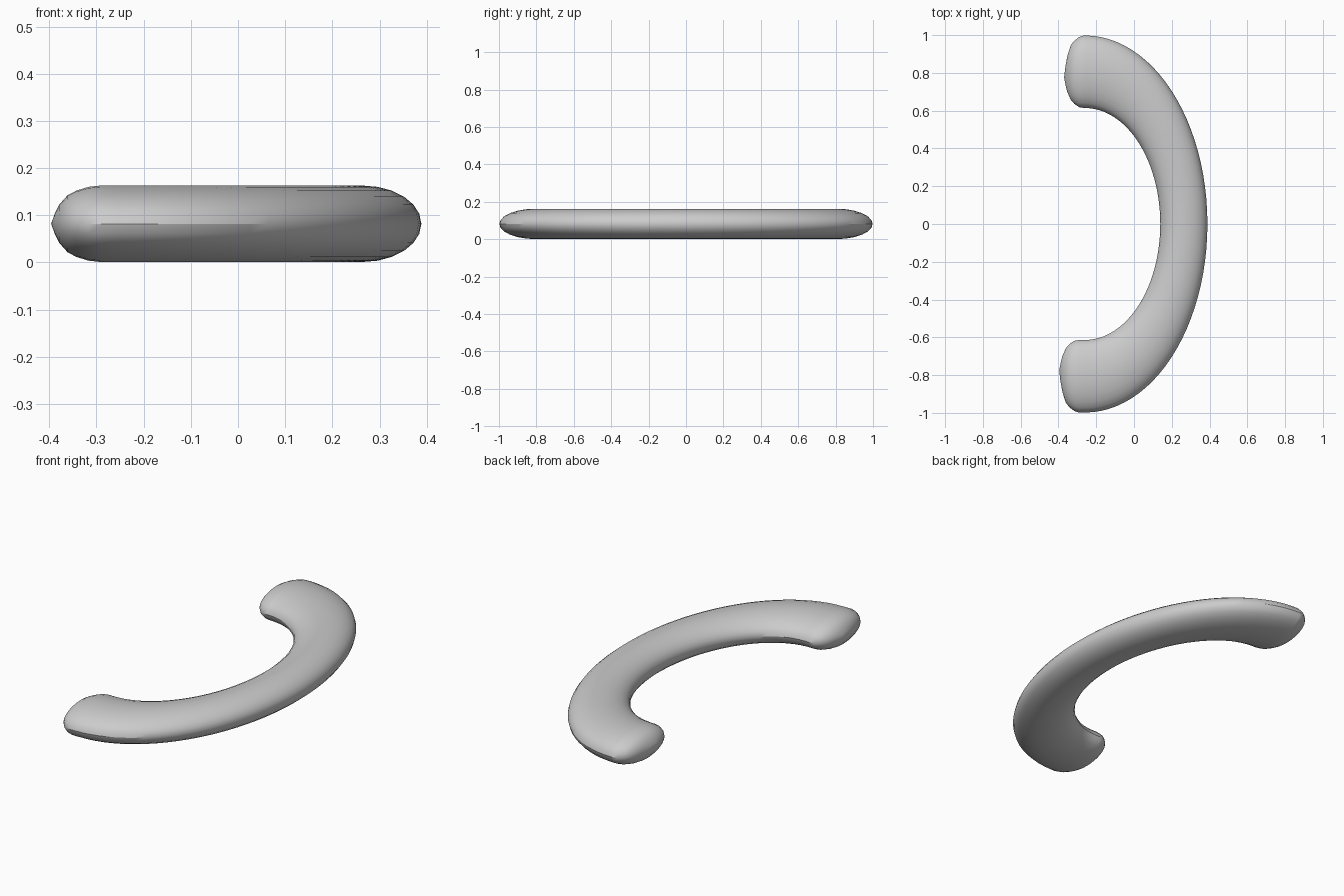
import bpy, bmesh
from math import sin, cos, pi, radians

if "Cube" in bpy.data.objects:
    bpy.data.objects.remove(bpy.data.objects["Cube"])

SIDES, STEPS = 24, 48
CX, CZ = -0.26, 0.082            # centre of the arc
MAJOR, MINOR, HEIGHT = 0.806, 0.192, 0.081
SQUASH = 0.65                    # the arc is narrower in x

bm = bmesh.new()


def ring(x, y, dx, dy, s=1.0):
    """Oval cross-section around (x, y), radial direction (dx, dy)."""
    out = []
    for i in range(SIDES):
        a = 2 * pi * i / SIDES
        r = MINOR * s * cos(a)
        out.append(bm.verts.new((x + dx * r, y + dy * r, CZ + HEIGHT * s * sin(a))))
    return out


def cap(sign, shift):
    """Rounded end: (distance past the arc, scale, inward drift)."""
    prof = [(0.030, 1.0, 0.0), (0.055, 0.965, 0.002), (0.080, 0.87, 0.003),
            (0.099, 0.75, 0.004), (0.117, 0.50, 0.012), (0.127, 0.25, 0.02)]
    rings = [ring(CX - d - shift, sign * (MAJOR - k), 0, sign, s) for d, s, k in prof]
    tip = bm.verts.new((CX - 0.134 - shift, sign * (MAJOR - 0.03), CZ))
    return rings, tip


# Half-ring body between two rounded ends
low, low_tip = cap(-1, 0.002)
high, high_tip = cap(1, -0.024)
body = []
for j in range(STEPS + 1):
    t = -pi / 2 + pi * j / STEPS
    c, s = cos(t) * SQUASH, sin(t)
    body.append(ring(CX + MAJOR * c, MAJOR * s, c, s))
rings = low[::-1] + body + high
for a, b in zip(rings, rings[1:]):
    for i in range(SIDES):
        k = (i + 1) % SIDES
        bm.faces.new((a[i], a[k], b[k], b[i]))
for loop, tip in ((rings[0], low_tip), (rings[-1], high_tip)):
    for i in range(SIDES):
        bm.faces.new((loop[i], loop[(i + 1) % SIDES], tip))
bmesh.ops.recalc_face_normals(bm, faces=bm.faces)

mesh = bpy.data.meshes.new("curved_handle")
bm.to_mesh(mesh)
bm.free()
obj = bpy.data.objects.new("curved_handle", mesh)
bpy.context.collection.objects.link(obj)
bpy.context.view_layer.objects.active = obj
obj.select_set(True)
bpy.ops.object.shade_smooth_by_angle(angle=radians(30))
